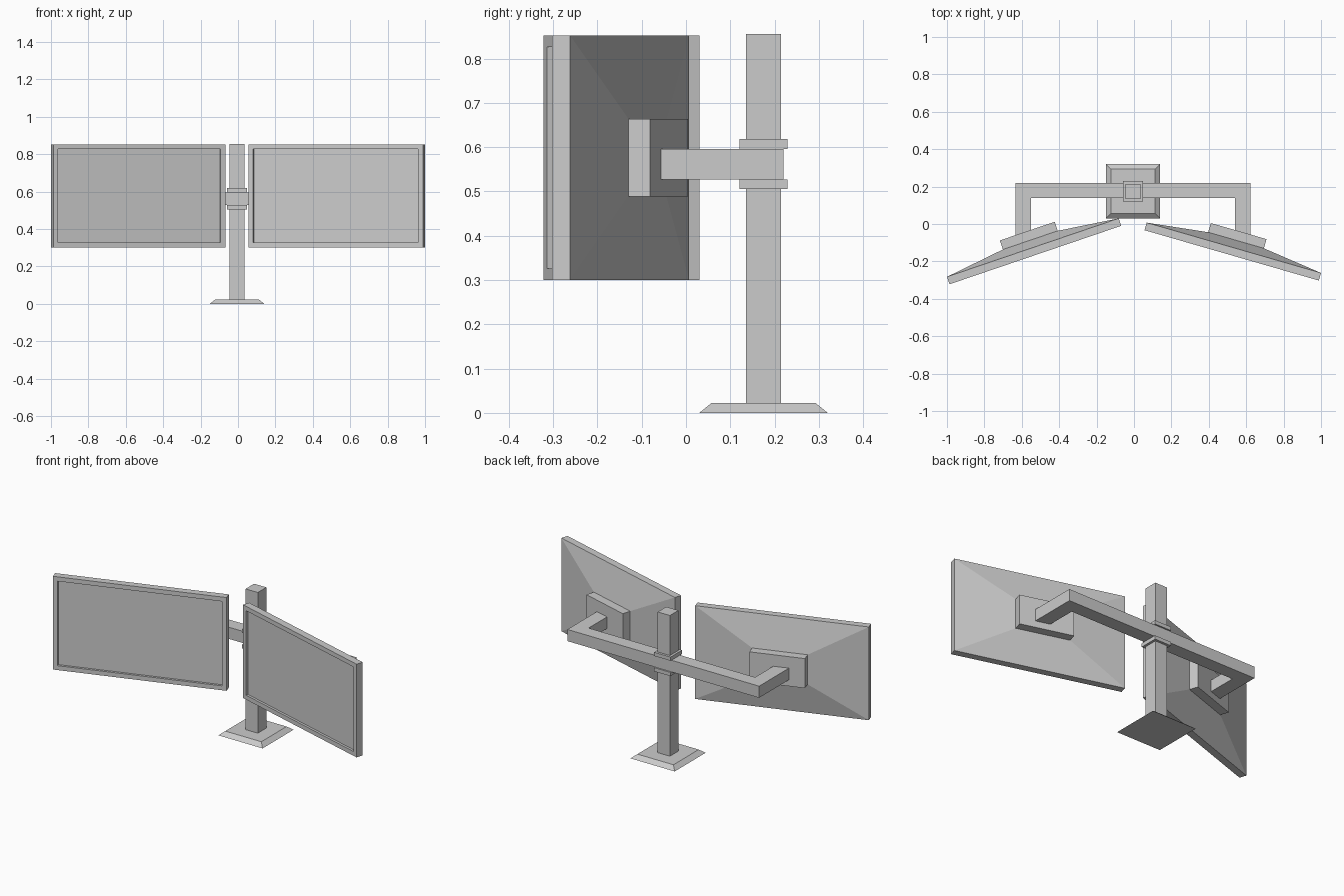
import bpy, bmesh
from math import radians
from mathutils import Matrix

if "Cube" in bpy.data.objects:
    bpy.data.objects.remove(bpy.data.objects["Cube"], do_unlink=True)

grey = bpy.data.materials.new("light grey")
grey.use_nodes = True
colour = (0.6, 0.6, 0.6, 1)
grey.diffuse_color = colour
grey.node_tree.nodes["Principled BSDF"].inputs["Base Color"].default_value = colour

CX, CY = -0.005, 0.175      # post axis
ARM_Z = 0.5615              # arm centre height


def finish(name, bm, matrix=None):
    bmesh.ops.recalc_face_normals(bm, faces=bm.faces)
    mesh = bpy.data.meshes.new(name)
    bm.to_mesh(mesh)
    bm.free()
    mesh.materials.append(grey)
    ob = bpy.data.objects.new(name, mesh)
    bpy.context.collection.objects.link(ob)
    if matrix:
        ob.matrix_world = matrix
    return ob


def box(name, centre, size, matrix=None):
    bm = bmesh.new()
    bmesh.ops.create_cube(bm, size=1)
    bmesh.ops.scale(bm, vec=size, verts=bm.verts)
    bmesh.ops.translate(bm, vec=centre, verts=bm.verts)
    return finish(name, bm, matrix)


def loft(bm, loops):
    """Skin a closed solid through a list of matching corner loops."""
    rings = [[bm.verts.new(p) for p in loop] for loop in loops]
    for a, b in zip(rings, rings[1:]):
        n = len(a)
        for i in range(n):
            j = (i + 1) % n
            bm.faces.new((a[i], a[j], b[j], b[i]))
    bm.faces.new(rings[0])
    bm.faces.new(rings[-1])


def rect_xy(half, z):
    return [(CX + sx * half, CY + sy * half, z)
            for sx, sy in ((-1, -1), (1, -1), (1, 1), (-1, 1))]


def rect_xz(w, h, y):
    return [(sx * w / 2, y, sz * h / 2)
            for sx, sz in ((-1, -1), (1, -1), (1, 1), (-1, 1))]


# Bevelled foot and square post
bm = bmesh.new()
loft(bm, [rect_xy(0.145, 0), rect_xy(0.118, 0.022)])
finish("base", bm)
box("post", (CX, CY, 0.4365), (0.08, 0.08, 0.837))

# Collars above and below the arm
for name, z in (("lower_collar", 0.516), ("upper_collar", 0.607)):
    box(name, (CX, CY, z), (0.108, 0.108, 0.022))

# U-shaped arm, drawn in plan and extruded
outer, inner, back, front, tip = 0.628, 0.545, 0.22, 0.14, -0.068
plan = [(-outer, back), (-outer, tip), (-inner, tip), (-inner, front),
        (inner, front), (inner, tip), (outer, tip), (outer, back)]
bm = bmesh.new()
loft(bm, [[(CX + x, y, ARM_Z + dz) for x, y in plan] for dz in (-0.0345, 0.0345)])
finish("arm", bm)


# Monitor: recessed screen, frame, tapered back and mounting plate
def monitor(side, x, y, angle):
    place = Matrix.Translation((x, y, 0.5765)) @ Matrix.Rotation(radians(angle), 4, "Z")
    w, h, d = 0.97, 0.552, 0.042
    pw, ph, pt = 0.31, 0.175, 0.051
    border, recess, taper = 0.026, 0.014, 0.042
    sw, sh = w - 2 * border, h - 2 * border
    bm = bmesh.new()
    loft(bm, [rect_xz(sw, sh, -d / 2 + recess),
              rect_xz(sw, sh, -d / 2),
              rect_xz(w, h, -d / 2),
              rect_xz(w, h, d / 2),
              rect_xz(pw, ph, d / 2 + taper)])
    finish(side + "_monitor", bm, place)
    box(side + "_mount_plate", (0, d / 2 + taper + pt / 2, 0), (pw, pt, ph), place)


monitor("right", -0.534, -0.146, 18.8)
monitor("left", 0.528, -0.1475, -16.1)
